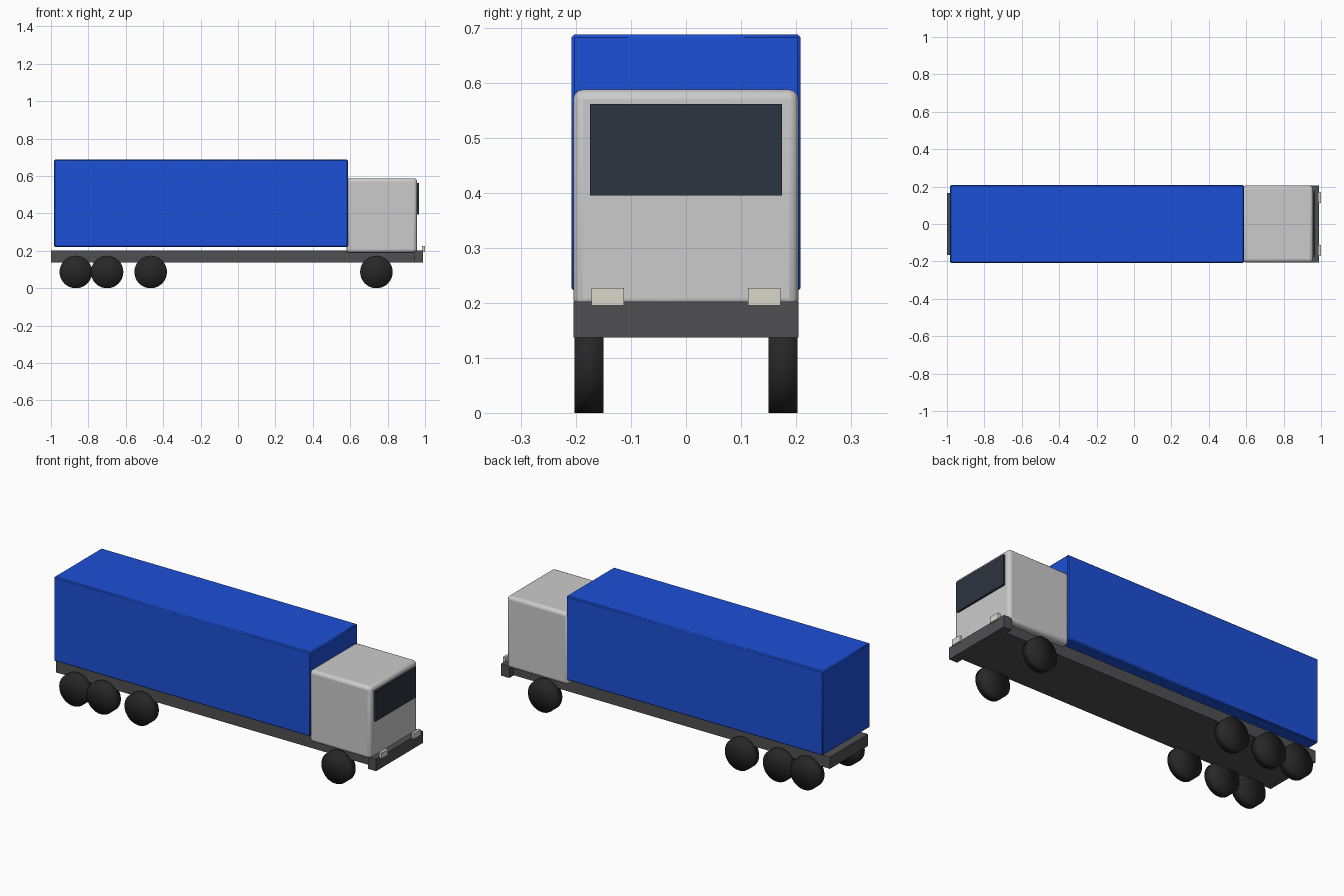
import bpy, math
from mathutils import Vector

if "Cube" in bpy.data.objects:
    bpy.data.objects.remove(bpy.data.objects["Cube"])


def material(name, rgb):
    m = bpy.data.materials.new(name)
    m.diffuse_color = (*rgb, 1)
    m.use_nodes = True
    m.node_tree.nodes["Principled BSDF"].inputs["Base Color"].default_value = m.diffuse_color
    return m


DARK = material("dark_grey", (0.08, 0.08, 0.085))
BLUE = material("blue", (0.012, 0.08, 0.68))
GLASS = material("glass", (0.025, 0.035, 0.05))
LAMP = material("lamp", (0.70, 0.68, 0.58))
RUBBER = material("rubber", (0.02, 0.02, 0.02))


def box(name, lo, hi, mat=None, bevel=0, segments=2):
    lo, hi = Vector(lo), Vector(hi)
    bpy.ops.mesh.primitive_cube_add(size=1, location=(lo + hi) / 2)
    o = bpy.context.object
    o.name = name
    o.scale = hi - lo
    bpy.ops.object.transform_apply(location=False, rotation=False, scale=True)
    if mat:
        o.data.materials.append(mat)
    if bevel:
        b = o.modifiers.new("bevel", 'BEVEL')
        b.width, b.segments = bevel, segments
        bpy.ops.object.shade_smooth_by_angle(angle=math.radians(35))
    return o


def wheel(name, x, y):
    bpy.ops.mesh.primitive_cylinder_add(
        vertices=40, radius=0.087, depth=0.053, end_fill_type='TRIFAN',
        location=(x, y, 0.087), rotation=(math.pi / 2, 0, 0))
    o = bpy.context.object
    o.name = name
    o.data.materials.append(RUBBER)
    bpy.ops.object.shade_smooth()


# Frame and bumper
box("chassis", (-1.0, -0.167, 0.138), (0.95, 0.167, 0.203), DARK)
box("front_bumper", (0.94, -0.205, 0.137), (0.99, 0.205, 0.203), DARK)

# Cargo body, floating just above the frame
box("cargo_box", (-0.983, -0.208, 0.221), (0.588, 0.208, 0.688), BLUE, 0.005, 1)

# Cab with windscreen
box("cab", (0.58, -0.205, 0.19), (0.957, 0.205, 0.588), None, 0.018, 3)
box("windscreen", (0.95, -0.175, 0.395), (0.968, 0.175, 0.562), GLASS)

# Headlights and wheels on both sides
for side, s in (("right", -1), ("left", 1)):
    y0, y1 = sorted((s * 0.113, s * 0.172))
    box(f"headlight_{side}", (0.985, y0, 0.195), (1.0, y1, 0.227), LAMP)
    for axle, x in (("front", 0.74), ("middle", -0.467),
                    ("rear_a", -0.70), ("rear_b", -0.867)):
        wheel(f"wheel_{axle}_{side}", x, s * 0.1765)
